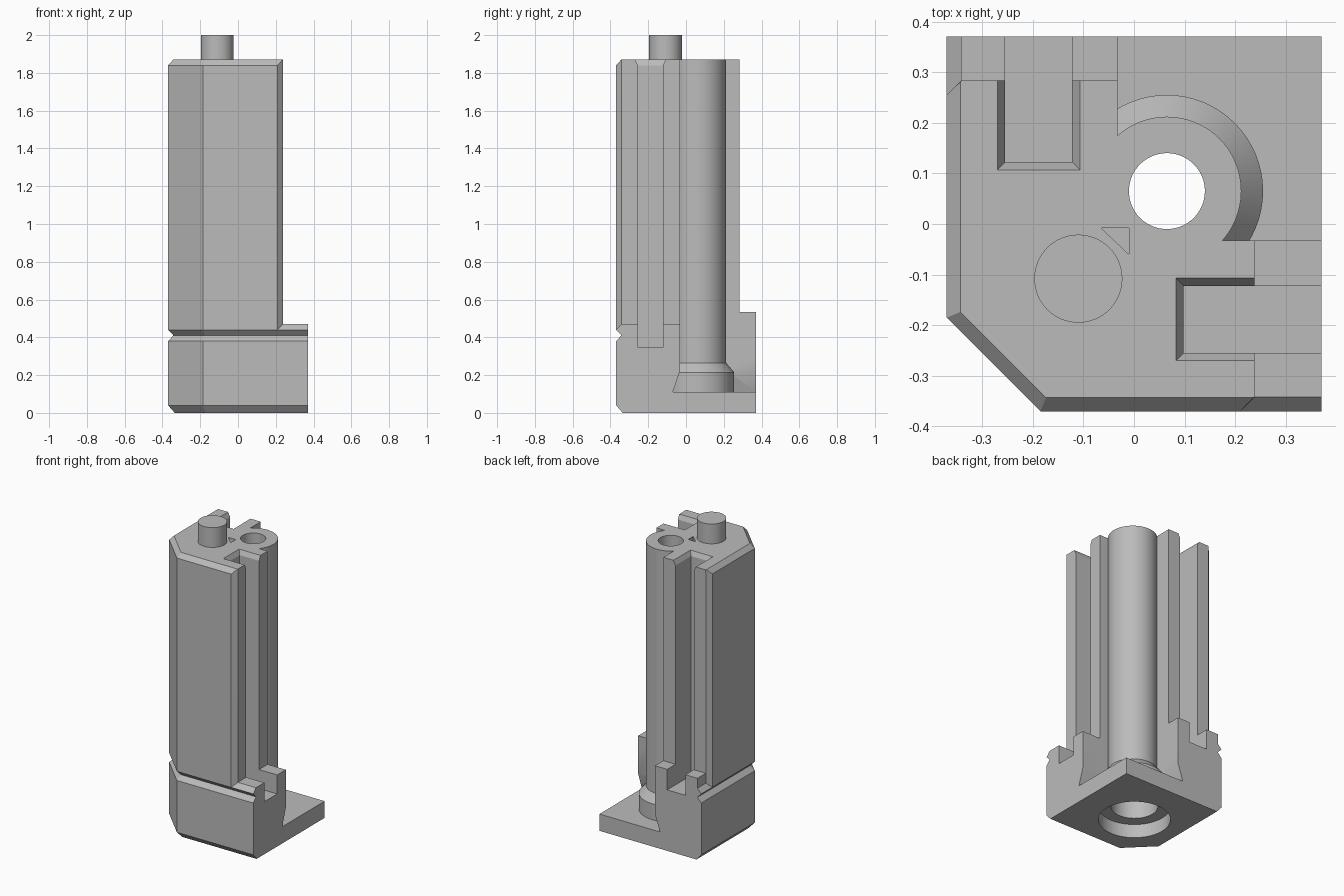
import bpy, bmesh, math

if "Cube" in bpy.data.objects:
    bpy.data.objects.remove(bpy.data.objects["Cube"])

grey = bpy.data.materials.new("plain grey")
grey.use_nodes = True
grey.diffuse_color = (0.5, 0.5, 0.5, 1)
grey.node_tree.nodes["Principled BSDF"].inputs["Base Color"].default_value = (0.5, 0.5, 0.5, 1)

H = 0.37        # half width of the footprint
TOP = 1.87      # top of the column
WALL = -0.033   # inner faces of the two wings
TUBE = (0.065, 0.065)


def loft(name, rings):
    """Solid through rings of equal length, each (z, [(x, y), ...])."""
    bm = bmesh.new()
    loops = [[bm.verts.new((x, y, z)) for x, y in pts] for z, pts in rings]
    n = len(loops[0])
    for a, b in zip(loops, loops[1:]):
        for i in range(n):
            j = (i + 1) % n
            bm.faces.new((a[i], a[j], b[j], b[i]))
    bm.faces.new(loops[0][::-1])
    bm.faces.new(loops[-1])
    bmesh.ops.recalc_face_normals(bm, faces=bm.faces)
    mesh = bpy.data.meshes.new(name)
    bm.to_mesh(mesh)
    bm.free()
    mesh.materials.append(grey)
    ob = bpy.data.objects.new(name, mesh)
    bpy.context.collection.objects.link(ob)
    return ob


def rect(x0, x1, y0, y1):
    return [(x0, y0), (x1, y0), (x1, y1), (x0, y1)]


def circle(c, r, n=64):
    return [(c[0] + r * math.cos(2 * math.pi * i / n),
             c[1] + r * math.sin(2 * math.pi * i / n)) for i in range(n)]


def box(name, x0, x1, y0, y1, z0, z1):
    return loft(name, [(z, rect(x0, x1, y0, y1)) for z in (z0, z1)])


def turned(name, c, rings):
    return loft(name, [(z, circle(c, r)) for z, r in rings])


def footprint(d, x1=H, y1=H, bevel=0.0):
    """Square with the front corner cut off, outer sides moved in by d."""
    o = -H + d
    k = -0.185 + d * 0.414
    pts = [(o, k), (k, o)]
    if bevel:
        b = max(bevel - d, 0.002)
        return pts + [(x1 - b, o), (x1, o + b), (x1, y1), (o + b, y1), (o, y1 - b)]
    return pts + [(x1, o), (x1, y1), (o, y1)]


def combine(target, other, operation):
    mod = target.modifiers.new(operation.lower(), 'BOOLEAN')
    mod.operation = operation
    mod.solver = 'EXACT'
    mod.object = other
    bpy.context.view_layer.objects.active = target
    bpy.ops.object.modifier_apply(modifier=mod.name)
    bpy.data.objects.remove(other)


# Base block with bottom bevel and V groove
body = loft("pillar_body", [(z, footprint(d)) for z, d in
            [(0, 0.035), (0.04, 0), (0.38, 0), (0.41, 0.028), (0.44, 0), (0.47, 0.028)]])

# Column and the taller ledge at the back
column = loft("column", [(z, footprint(d, 0.238, 0.283, 0.028)) for z, d in
              [(0.44, 0), (1.84, 0), (TOP, 0.027)]])
combine(body, column, 'UNION')
combine(body, box("back_ledge", -0.342, 0.1, 0.2, H, 0.3, 0.535), 'UNION')

# Open inner corner, undercut just above the foot plate
corner = loft("corner_cutter", [(z, rect(e, 0.6, e, 0.6)) for z, e in
              [(0.11, -0.07), (0.22, WALL), (2.1, WALL)]])
combine(body, corner, 'DIFFERENCE')

# Round tube with its collar
tube = turned("tube", TUBE, [(0.09, 0.19), (0.215, 0.19), (0.265, 0.147), (TOP, 0.147)])
combine(body, tube, 'UNION')

# Slots in both wings, flared at the top
lo, hi, f = -0.255, -0.122, 0.015
slots = [
    box("side_slot", 0.098, 0.6, lo, hi, 0.345, 2.1),
    loft("side_flare", [(1.84, rect(0.098, 0.6, lo, hi)),
                        (TOP + 0.03, rect(0.098 - 2 * f, 0.6, lo - 2 * f, hi + 2 * f))]),
    box("back_slot", lo, hi, 0.122, 0.6, 0.40, 2.1),
    loft("back_flare", [(1.84, rect(lo, hi, 0.122, 0.6)),
                        (TOP + 0.03, rect(lo - 2 * f, hi + 2 * f, 0.122 - 2 * f, 0.6))]),
]

# Through hole, stepped socket underneath and a small pit on top
socket = (-0.02, -0.02)
holes = [
    turned("through_hole", TUBE, [(-0.1, 0.075), (2.1, 0.075)]),
    turned("socket", socket, [(-0.1, 0.215), (0.09, 0.215)]),
    turned("socket_bore", socket, [(-0.05, 0.14), (0.25, 0.14)]),
    loft("pit", [(z, [(-0.065, -0.008), (-0.01, -0.06), (-0.01, -0.008)])
                 for z in (1.83, 2.1)]),
]
for cutter in slots + holes:
    combine(body, cutter, 'DIFFERENCE')

# Locating pin
pin = turned("locating_pin", (-0.11, -0.108), [(TOP - 0.02, 0.087), (2.0, 0.087)])

for ob in (body, pin):
    bpy.ops.object.select_all(action='DESELECT')
    ob.select_set(True)
    bpy.context.view_layer.objects.active = ob
    bpy.ops.object.shade_smooth_by_angle(angle=math.radians(25))
